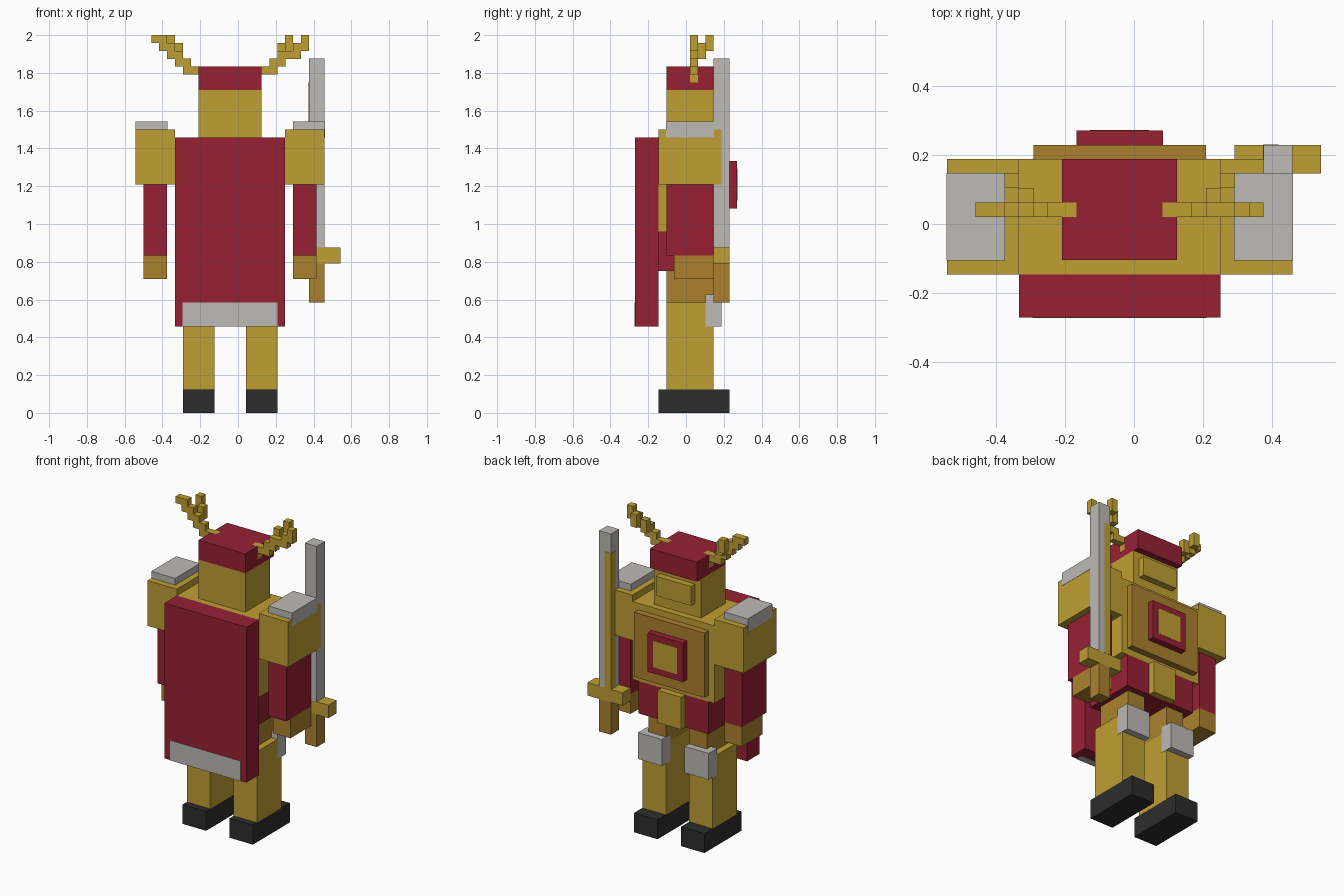
import bpy
import bmesh
from mathutils import Vector

cube = bpy.data.objects.get("Cube")
if cube:
    bpy.data.objects.remove(cube, do_unlink=True)

# Everything sits on a block grid; the body axis is one block right of the centre
U = 1 / 24
ORIGIN = Vector((-1, 0.5, 0))


def material(name, r, g, b):
    mat = bpy.data.materials.new(name)
    mat.use_nodes = True
    mat.diffuse_color = (r, g, b, 1)
    mat.node_tree.nodes["Principled BSDF"].inputs["Base Color"].default_value = (r, g, b, 1)
    return mat


gold = material("gold", 0.52, 0.35, 0.033)
red = material("crimson", 0.31, 0.015, 0.034)
bronze = material("bronze", 0.41, 0.22, 0.027)
steel = material("steel", 0.51, 0.49, 0.465)
black = material("black", 0.026, 0.026, 0.026)


def blocks(name, mat, boxes, grow=0.0, side=1):
    """One object made of boxes given as (x range, y range, z range) in blocks."""
    bm = bmesh.new()
    for ranges in boxes:
        low = Vector([r[0] - grow for r in ranges])
        high = Vector([r[1] + grow for r in ranges])
        size, mid = high - low, (low + high) / 2
        mid.x *= side
        for v in bmesh.ops.create_cube(bm, size=1)["verts"]:
            v.co = (v.co * size + mid + ORIGIN) * U
    mesh = bpy.data.meshes.new(name)
    bm.to_mesh(mesh)
    bm.free()
    mesh.materials.append(mat)
    obj = bpy.data.objects.new(name, mesh)
    bpy.context.collection.objects.link(obj)
    return obj


def box(name, mat, x, y, z, grow=0.0, side=1):
    return blocks(name, mat, [(x, y, z)], grow, side)


def centred(half):
    return (-half, half)


SKIN = 0.04  # lifts painted panels just clear of the surface

# Body
box("torso", gold, centred(7), (-4, 4), (23, 35))
box("skirt", red, centred(6), (-4, 4), (18, 23))
box("belt_flap", gold, centred(2), (4, 5), (18, 23))
box("chest_plate", bronze, centred(6), (4, 5), (24, 34))
box("chest_badge", red, centred(3), (5, 6), (26, 32))
box("chest_badge_inlay", gold, centred(2), (5, 6), (27, 31), SKIN)

# Cape
box("cape", red, centred(7), (-7, -4), (11, 35))
box("cape_hem", steel, centred(6), (-7, -6), (11, 14), SKIN)

# Head
box("head", gold, centred(4), (-3, 3), (35, 41))
box("helmet", red, centred(4), (-3, 4), (41, 44))
box("visor", gold, centred(3), (3, 4), (37, 40))

# Paired limbs
for label, side in (("left", 1), ("right", -1)):
    limb = [
        ("shoe", black, (2, 6), (-4, 5), (0, 3), 0),
        ("shin", gold, (2, 6), (-3, 3), (3, 14), 0),
        ("thigh", bronze, (2, 5), (-3, 3), (14, 18), 0),
        ("knee_pad", steel, (2, 6), (2, 4), (11, 15), SKIN),
        ("shoulder", gold, (7, 12), (-4, 4), (29, 36), 0),
        ("shoulder_pad", steel, (8, 12), (-3, 3), (35, 37), SKIN),
        ("arm", red, (8, 11), (-3, 3), (20, 29), 0),
        ("hand", bronze, (8, 11), (-2, 3), (17, 20), 0),
    ]
    for part, mat, x, y, z, grow in limb:
        box(f"{label}_{part}", mat, x, y, z, grow, side)

# Antlers: stepped main beam, one span per layer, plus a forward tine
spans = {
    1: [(3, 6), (5, 7), (6, 9), (8, 10), (9, 10)],
    -1: [(3, 6), (5, 7), (6, 8), (7, 9), (8, 10)],
}
for side, rows in spans.items():
    beam = [(span, (0, 1), (43 + i, 44 + i)) for i, span in enumerate(rows)]
    root = [((3, 4), (0, 1), (42, 43))]
    tine = [((6, 7), (1, 2), (45, 47)), ((7, 8), (2, 3), (46, 48))]
    label = "left" if side > 0 else "right"
    blocks(f"{label}_antler", gold, root + beam + tine, 0.01, side)

# Sword
box("sword_grip", bronze, (10, 12), (3, 5), (14, 19))
box("sword_guard", gold, (8, 14), (3, 5), (19, 21))
box("sword_blade", steel, (10, 12), (3, 5), (21, 45))
box("sword_blade_inlay", gold, (10, 11), (4, 5), (21, 42), SKIN)
